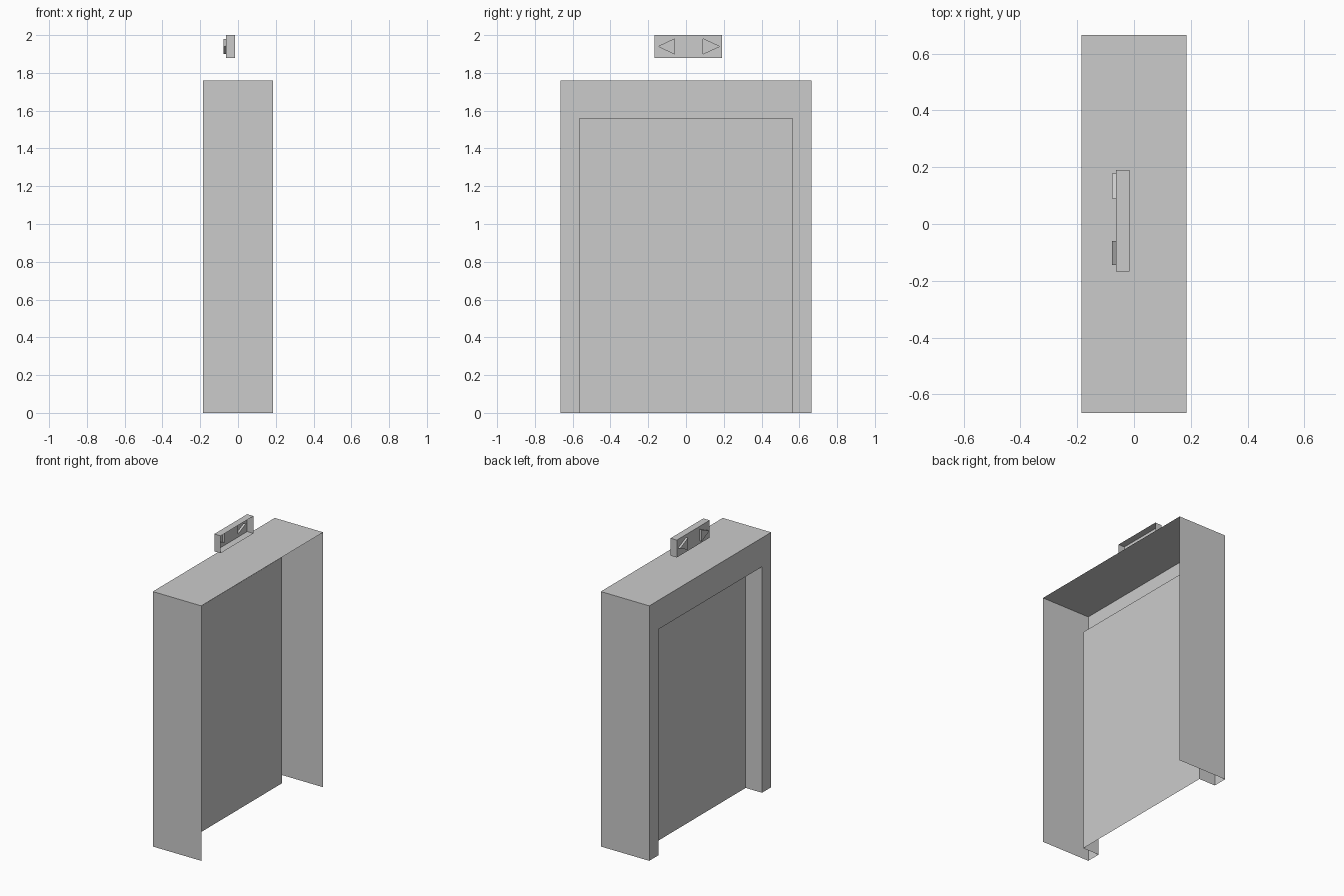
import bpy, bmesh

if "Cube" in bpy.data.objects:
    bpy.data.objects.remove(bpy.data.objects["Cube"])


def outline(bm, pts, x):
    """Place a (y, z) outline at depth x."""
    return [bm.verts.new((x, y, z)) for y, z in pts]


def loft(bm, rows, closed):
    """Skin neighbouring outlines with quads."""
    for a, b in zip(rows, rows[1:]):
        n = len(a)
        for i in range(n if closed else n - 1):
            j = (i + 1) % n
            bm.faces.new((a[i], a[j], b[j], b[i]))


def finish(bm, name):
    bmesh.ops.recalc_face_normals(bm, faces=bm.faces)
    me = bpy.data.meshes.new(name)
    bm.to_mesh(me)
    bm.free()
    ob = bpy.data.objects.new(name, me)
    bpy.context.collection.objects.link(ob)
    return ob


def arch(half, top):
    return [(-half, 0), (-half, top), (half, top), (half, 0)]


X_FRONT, X_BACK, X_DOOR = -0.185, 0.185, -0.06
outer, inner = arch(0.665, 1.76), arch(0.565, 1.56)

# Thin-walled door surround: outer shell, front frame, then jambs and soffit
bm = bmesh.new()
loft(bm, [outline(bm, outer, X_BACK), outline(bm, outer, X_FRONT),
          outline(bm, inner, X_FRONT), outline(bm, inner, X_DOOR)], False)
finish(bm, "door_surround")

# Recessed door panel
bm = bmesh.new()
bm.faces.new(outline(bm, inner, X_DOOR)[::-1])
finish(bm, "door_panel")

# Indicator housing: open-backed box, faceplate pierced by the two arrows
S_BACK, S_FACE, S_ARROW = -0.015, -0.063, -0.078
housing = [(-0.168, 1.88), (-0.168, 2.0), (0.19, 2.0), (0.19, 1.88)]
bm = bmesh.new()
rim = outline(bm, housing, S_FACE)
loft(bm, [outline(bm, housing, S_BACK), rim], True)
loops = [rim]
arrows = []
for base, tip in ((-0.06, -0.145), (0.09, 0.177)):
    tri = [(base, 1.90), (base, 1.98), (tip, 1.94)]
    ring = outline(bm, tri, S_FACE)
    loops.append(ring)
    arrows.append((ring, tri))
edges = []
for ring in loops:
    for i, v in enumerate(ring):
        w = ring[(i + 1) % len(ring)]
        edges.append(bm.edges.get((v, w)) or bm.edges.new((v, w)))
bmesh.ops.triangle_fill(bm, edges=edges, use_beauty=True, normal=(-1, 0, 0))

# Hollow raised arrows with closed fronts
for ring, tri in arrows:
    cap = outline(bm, tri, S_ARROW)
    loft(bm, [ring, cap], True)
    bm.faces.new(cap)
finish(bm, "floor_indicator")
